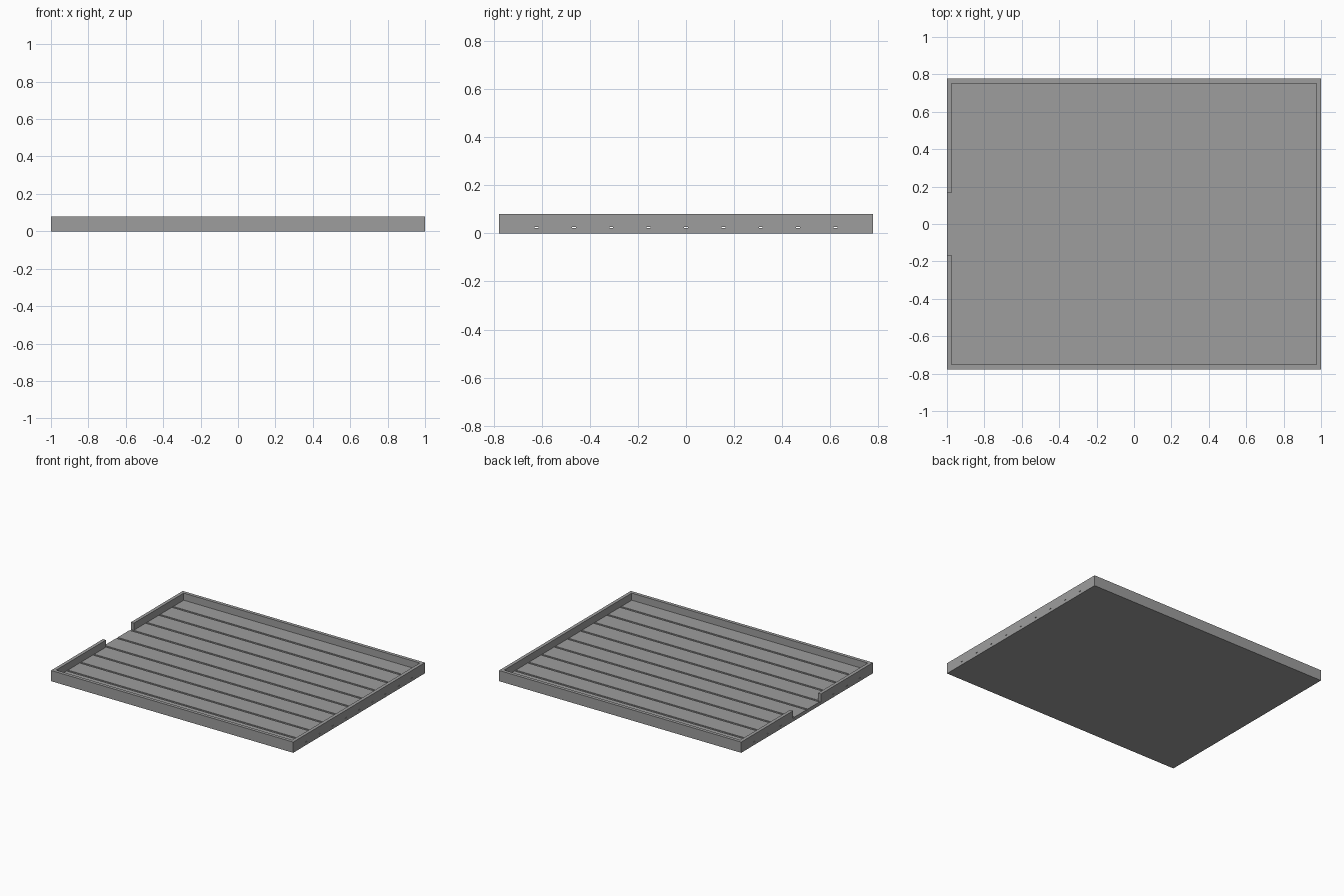
import bpy
import bmesh
from mathutils import Matrix, Vector

if "Cube" in bpy.data.objects:
    bpy.data.objects.remove(bpy.data.objects["Cube"], do_unlink=True)

HALF_X, HALF_Y, HEIGHT = 1.0, 0.777, 0.08
WALL = 0.025
FLOOR = 0.027
GROOVE_DEPTH, GROOVE_WIDTH = 0.005, 0.016
GAP = 0.165
BOARDS = 10

grey = bpy.data.materials.new("plain_grey")
grey.use_nodes = True
grey.diffuse_color = (0.34, 0.34, 0.34, 1)
grey.node_tree.nodes["Principled BSDF"].inputs["Base Color"].default_value = grey.diffuse_color


def make_boxes(name, boxes):
    """One object from (low corner, high corner) boxes."""
    bm = bmesh.new()
    for low, high in boxes:
        low, high = Vector(low), Vector(high)
        matrix = Matrix.Translation((low + high) / 2) @ Matrix.Diagonal((*(high - low), 1))
        bmesh.ops.create_cube(bm, size=1, matrix=matrix)
    mesh = bpy.data.meshes.new(name)
    bm.to_mesh(mesh)
    bm.free()
    mesh.materials.append(grey)
    obj = bpy.data.objects.new(name, mesh)
    bpy.context.collection.objects.link(obj)
    return obj


def cut(target, cutter):
    """Carve the cutter out of the target and discard it."""
    cutter.hide_render = True
    mod = target.modifiers.new(cutter.name, 'BOOLEAN')
    mod.operation = 'DIFFERENCE'
    mod.solver = 'EXACT'
    mod.object = cutter
    bpy.context.view_layer.objects.active = target
    bpy.ops.object.modifier_apply(modifier=mod.name)
    bpy.data.objects.remove(cutter, do_unlink=True)


# Solid slab that becomes the tray
tray = make_boxes("boarded_tray", [((-HALF_X, -HALF_Y, 0), (HALF_X, HALF_Y, HEIGHT))])

# Hollow inside the rim
inner_x, inner_y = HALF_X - WALL, HALF_Y - WALL
cut(tray, make_boxes("hollow", [((-inner_x, -inner_y, FLOOR), (inner_x, inner_y, 0.2))]))

# Doorway through the rim on the right side
cut(tray, make_boxes("doorway", [((-1.1, -GAP, FLOOR), (-0.9, GAP, 0.2))]))

# Grooves between the floor boards, running out through the end walls
pitch = 2 * HALF_Y / BOARDS
lines = [-HALF_Y + pitch * i for i in range(1, BOARDS)]
cut(tray, make_boxes("grooves", [
    ((-1.1, y - GROOVE_WIDTH / 2, FLOOR - GROOVE_DEPTH),
     (1.1, y + GROOVE_WIDTH / 2, FLOOR)) for y in lines]))
